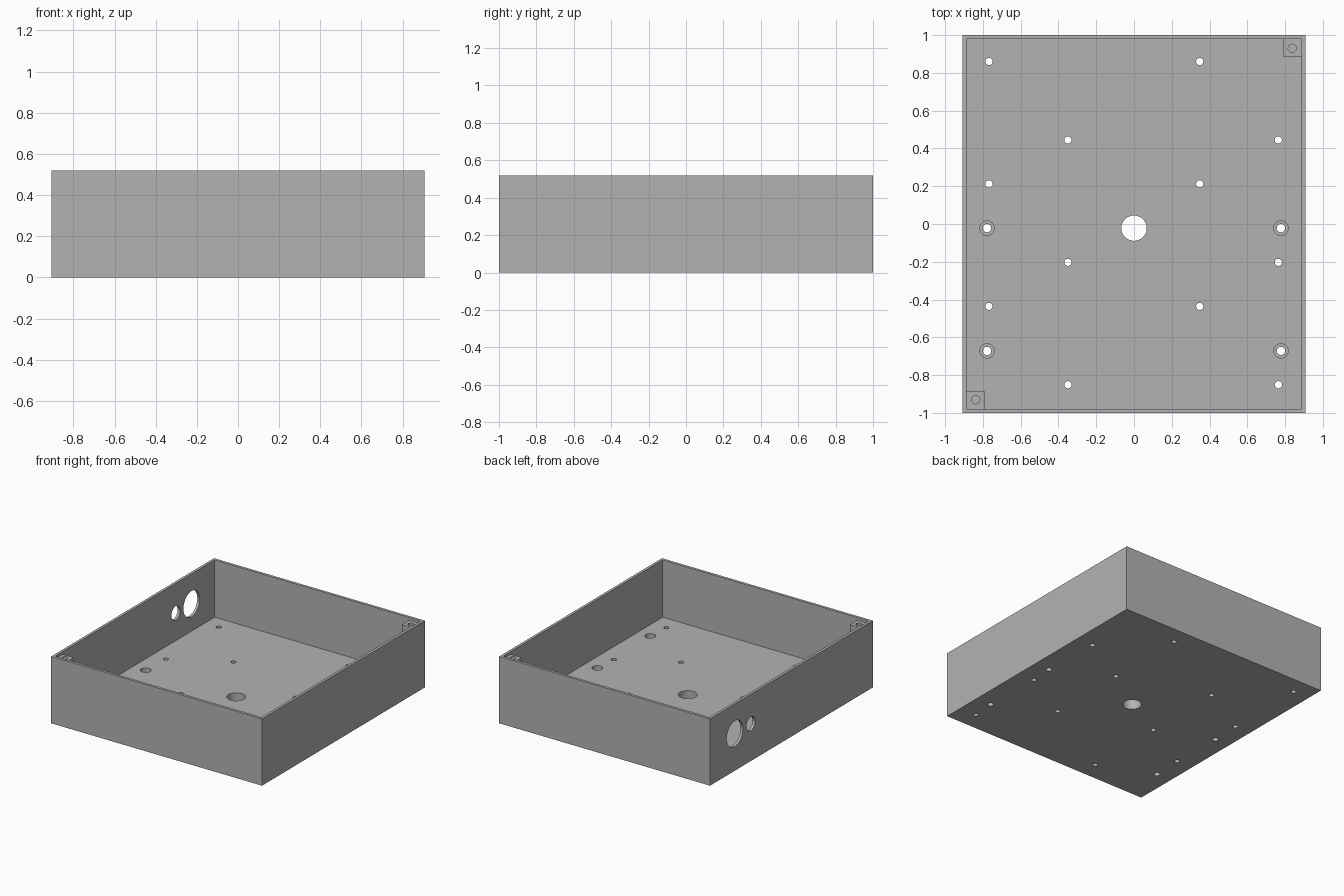
import bpy
import bmesh
import math
from mathutils import Matrix, Vector

default = bpy.data.objects.get("Cube")
if default:
    bpy.data.objects.remove(default, do_unlink=True)

HX, HY, HEIGHT = 0.907, 1.0, 0.52
WALL, FLOOR = 0.021, 0.075

grey = bpy.data.materials.new("plain grey")
grey.use_nodes = True
grey.diffuse_color = (0.45, 0.45, 0.45, 1)
grey.node_tree.nodes["Principled BSDF"].inputs["Base Color"].default_value = grey.diffuse_color


def add_box(bm, low, high):
    low, high = Vector(low), Vector(high)
    place = Matrix.Translation((low + high) / 2) @ Matrix.Diagonal((*(high - low), 1))
    bmesh.ops.create_cube(bm, size=1, matrix=place)


def add_rod(bm, centre, radius, length, axis="Z"):
    turn = Matrix.Rotation(math.pi / 2, 4, "Y") if axis == "X" else Matrix()
    bmesh.ops.create_cone(bm, cap_ends=True, segments=48, radius1=radius, radius2=radius,
                          depth=length, matrix=Matrix.Translation(centre) @ turn)


def make_object(name, bm):
    mesh = bpy.data.meshes.new(name)
    bm.to_mesh(mesh)
    bm.free()
    mesh.materials.append(grey)
    obj = bpy.data.objects.new(name, mesh)
    bpy.context.collection.objects.link(obj)
    return obj


def cut(obj, bm):
    """Subtract a bmesh from an object and discard the cutter."""
    cutter = make_object("cutter", bm)
    cutter.hide_render = True
    mod = obj.modifiers.new("cut", "BOOLEAN")
    mod.operation, mod.solver, mod.object = "DIFFERENCE", "EXACT", cutter
    bpy.ops.object.select_all(action="DESELECT")
    bpy.context.view_layer.objects.active = obj
    obj.select_set(True)
    bpy.ops.object.modifier_apply(modifier=mod.name)
    bpy.data.objects.remove(cutter, do_unlink=True)


def smooth(obj):
    bpy.ops.object.select_all(action="DESELECT")
    bpy.context.view_layer.objects.active = obj
    obj.select_set(True)
    bpy.ops.object.shade_smooth_by_angle(angle=math.radians(30))


# Open tray
bm = bmesh.new()
add_box(bm, (-HX, -HY, 0), (HX, HY, HEIGHT))
tray = make_object("tray", bm)
bm = bmesh.new()
add_box(bm, (WALL - HX, WALL - HY, FLOOR), (HX - WALL, HY - WALL, HEIGHT + 0.1))
cut(tray, bm)

# Floor holes: three staggered mounting patterns, centre cable hole, screw holes
screws = [(x, y) for x in (-0.778, 0.778) for y in (-0.022, -0.672)]
bm = bmesh.new()
for row in range(3):
    y = 0.86 - 0.648 * row
    for x, drop in ((-0.768, 0), (0.348, 0), (-0.35, 0.415), (0.764, 0.415)):
        add_rod(bm, (x, y - drop, FLOOR / 2), 0.019, 0.2)
add_rod(bm, (0, -0.022, FLOOR / 2), 0.067, 0.2)
for x, y in screws:
    add_rod(bm, (x, y, FLOOR / 2), 0.022, 0.2)
# Cable openings in the side wall
add_rod(bm, (-HX, 0.695, 0.287), 0.1, 0.12, "X")
add_rod(bm, (-HX, 0.5, 0.29), 0.053, 0.12, "X")
cut(tray, bm)

# Screw head recesses
bm = bmesh.new()
for x, y in screws:
    add_rod(bm, (x, y, FLOOR), 0.038, 0.08)
cut(tray, bm)
smooth(tray)

# Lid screw blocks in two opposite corners
TOP = HEIGHT - 0.02
for name, s in (("back_left_lid_block", 1), ("front_right_lid_block", -1)):
    xs = sorted((s * 0.79, s * (HX - 0.01)))
    ys = sorted((s * 0.888, s * (HY - 0.01)))
    bm = bmesh.new()
    add_box(bm, (xs[0], ys[0], TOP - 0.1), (xs[1], ys[1], TOP))
    block = make_object(name, bm)
    bm = bmesh.new()
    add_rod(bm, (s * 0.838, s * 0.93, TOP), 0.022, 0.14)
    cut(block, bm)
    smooth(block)
